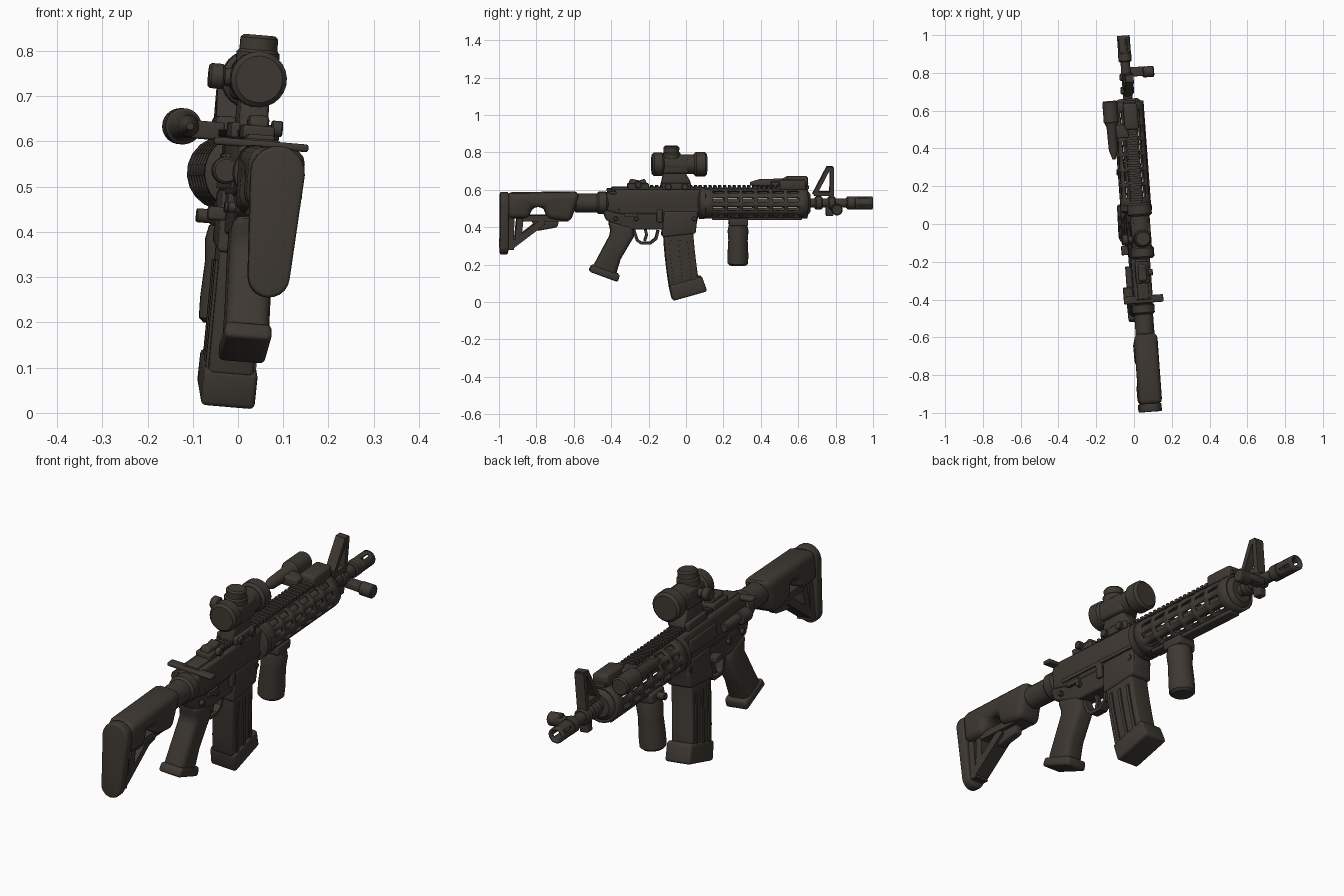
import bpy, bmesh
from math import pi, cos, sin, radians
from mathutils import Matrix, Vector

if "Cube" in bpy.data.objects:
    bpy.data.objects.remove(bpy.data.objects["Cube"])

COLOUR = (.048, .04, .032, 1)
mat = bpy.data.materials.new("dark brown grey")
mat.use_nodes = True
mat.diffuse_color = COLOUR
mat.node_tree.nodes["Principled BSDF"].inputs["Base Color"].default_value = COLOUR

# The bore line; every part is placed with the same slight turn and lean about it
BORE = .53
POSE = (Matrix.Translation((.016, 0, BORE)) @ Matrix.Rotation(.073, 4, 'Z')
        @ Matrix.Rotation(.085, 4, 'Y') @ Matrix.Translation((0, 0, -BORE)))
TURN = {'X': Matrix.Rotation(pi / 2, 4, 'Y'), 'Y': Matrix.Rotation(-pi / 2, 4, 'X'),
        'Z': Matrix.Identity(4)}
SIDES = {"left": 1, "right": -1}


def finish(name, bm, bevel=0):
    """Round the sharp edges, place the part and make its object."""
    bmesh.ops.recalc_face_normals(bm, faces=bm.faces)
    if bevel:
        edges = [e for e in bm.edges if e.calc_face_angle(0) > .7]
        bmesh.ops.bevel(bm, geom=edges, offset=bevel, segments=3, profile=.5,
                        affect='EDGES', clamp_overlap=True)
    bm.transform(POSE)
    mesh = bpy.data.meshes.new(name)
    bm.to_mesh(mesh)
    bm.free()
    mesh.materials.append(mat)
    part = bpy.data.objects.new(name, mesh)
    bpy.context.collection.objects.link(part)
    part.select_set(True)
    bpy.context.view_layer.objects.active = part
    return part


def skin(bm, rings, skip=lambda row, column: False):
    """Join neighbouring rings with faces, leaving out the skipped ones."""
    count = len(rings[0])
    for row, (a, b) in enumerate(zip(rings, rings[1:])):
        for i in range(count):
            j = (i + 1) % count
            if not skip(row, i):
                bm.faces.new((a[i], a[j], b[j], b[i]))


def add_prism(bm, outline, half, x=0):
    """Side outline (y, z) extruded sideways."""
    rings = [[bm.verts.new((x + s * half, y, z)) for y, z in outline] for s in (-1, 1)]
    skin(bm, rings)
    for ring in rings:
        bm.faces.new(ring)


def prism(name, outline, half, bevel=.01, x=0):
    bm = bmesh.new()
    add_prism(bm, outline, half, x)
    return finish(name, bm, bevel)


def box(name, back, front, low, high, half, x=0, bevel=.006):
    outline = [(back, low), (front, low), (front, high), (back, high)]
    return prism(name, outline, half, bevel, x)


def bars(name, paths, thick, half, x=0):
    """Flat bars following side-view polylines."""
    bm = bmesh.new()
    for path in paths:
        for p, q in zip(path, path[1:]):
            p, q = Vector(p), Vector(q)
            along = (q - p).normalized() * thick / 2
            across = Vector((-along.y, along.x))
            p, q = p - along / 2, q + along / 2
            add_prism(bm, [p - across, q - across, q + across, p + across], half, x)
    return finish(name, bm)


def ring_of(bm, radius, t, count):
    angles = [2 * pi * (i + .5) / count for i in range(count)]
    return [bm.verts.new((radius * cos(a), radius * sin(a), t)) for a in angles]


def lathe(name, origin, axis, profile, count=24):
    """Turned part; the profile holds (distance along axis, radius)."""
    bm = bmesh.new()
    rings = [ring_of(bm, radius, t, count) for t, radius in profile]
    skin(bm, rings)
    bm.faces.new(rings[0])
    bm.faces.new(rings[-1])
    bm.transform(Matrix.Translation(origin) @ TURN[axis])
    return finish(name, bm)


def drum(name, origin, axis, start, end, radius, count=24):
    """Cylinder with chamfered ends."""
    c = radius / 6
    return lathe(name, origin, axis, [(start, radius - c), (start + c, radius),
                                      (end - c, radius), (end, radius - c)], count)


def slotted_tube(name, radius, stops, count, skip, wall):
    bm = bmesh.new()
    skin(bm, [ring_of(bm, radius - wall / 2, t, count) for t in stops], skip)
    bm.transform(Matrix.Translation((0, 0, BORE)) @ TURN['Y'])
    solid = finish(name, bm).modifiers.new("wall", 'SOLIDIFY')
    solid.thickness, solid.offset = wall, 0


bpy.ops.object.select_all(action='DESELECT')
bore = (0, 0, BORE)

# Shoulder stock, with a capsule-shaped pad
bm = bmesh.new()
arc = [pi * i / 10 for i in range(11)]
capsule = [(.06 * cos(a), BORE + .06 * sin(a)) for a in arc]
capsule += [(-.046 * cos(a), .3 - .046 * sin(a)) for a in arc]
add_prism(bm, capsule, .022)
bm.transform(Matrix.Translation((0, -.975, 0)) @ Matrix.Rotation(pi / 2, 4, 'Z'))
finish("butt_pad", bm, .008)
prism("stock_body", [(-.96, .45), (-.84, .45), (-.83, .51), (-.76, .51), (-.75, .45),
                     (-.62, .43), (-.57, .59), (-.96, .585)], .062, .03)
bars("stock_struts", [[(-.94, .29), (-.94, .46)], [(-.94, .3), (-.77, .43)],
                      [(-.89, .45), (-.9, .35)]], .035, .035)
bars("stock_lower_rail", [[(-.87, .45), (-.64, .45)]], .03, .04)
prism("stock_lever", [(-.83, .44), (-.68, .44), (-.69, .4), (-.8, .38)], .022)
drum("buffer_tube", bore, 'Y', -.6, -.46, .05)
drum("castle_nut", bore, 'Y', -.48, -.42, .06)

# Receiver
prism("upper_receiver", [(-.43, .49), (-.43, .58), (-.4, .605), (.08, .605), (.08, .47),
                         (-.35, .47)], .05, .015)
prism("lower_receiver", [(-.45, .5), (-.43, .44), (-.3, .39), (.05, .39), (.07, .5)], .044)
prism("magazine_well", [(-.13, .35), (.05, .37), (.06, .49), (-.12, .49)], .056)
box("receiver_rail", -.4, .08, .6, .615, .03)
box("charging_handle", -.42, -.38, .585, .602, .105)
for side, s in SIDES.items():
    for y in (-.38, -.27, .04):
        drum(side + "_receiver_pin", (s * .05, y, .45), 'X', -.01, .01, .012, 12)
    bars(side + "_selector_lever", [[(-.33, .47), (-.27, .47)]], .02, .008, s * .05)
    bars(side + "_receiver_ridge", [[(-.36, .5), (.06, .5)]], .016, .006, s * .05)
drum("forward_assist", (-.07, 0, BORE), 'Y', -.39, -.33, .03)
drum("forward_assist_housing", (-.06, 0, BORE), 'Y', -.34, -.22, .02)
box("ejection_port_cover", -.18, .03, .51, .57, .007, -.05)
box("bolt_catch", -.16, -.13, .43, .5, .01, .05)
box("magazine_release", -.16, -.11, .42, .45, .02, -.065)

# Trigger group and pistol grip
bars("trigger_guard", [[(-.28, .39), (-.26, .33), (-.24, .315), (-.19, .315), (-.16, .34),
                        (-.15, .38)]], .014, .02)
bars("trigger", [[(-.22, .4), (-.21, .36), (-.22, .33)]], .014, .01)
prism("pistol_grip", [(-.42, .44), (-.4, .37), (-.5, .18), (-.38, .13), (-.35, .23),
                      (-.28, .35), (-.28, .41)], .048, .025)
prism("grip_cap", [(-.5, .2), (-.52, .165), (-.365, .108), (-.355, .15)], .052, .012)

# Curved magazine: the front and rear edges follow one sweep
def sweep(z):
    return .05 * (1 - z / .4) ** 1.5


heights = [.1, .18, .26, .33, .4]
prism("magazine", [(sweep(z) - .12, z - .02) for z in heights]
      + [(sweep(z) + .035, z + .02) for z in reversed(heights)], .05)
prism("magazine_base", [(-.09, .09), (-.07, .008), (.113, .06), (.085, .14)], .06, .012)
for side, s in SIDES.items():
    bars(side + "_magazine_ribs", [[(sweep(z) + offset, z) for z in heights[:4]]
                                   for offset in (-.09, -.04, .01)], .015, .006, s * .05)

# Slotted handguard with its rails
stops = [.08, .12]
for k in range(6):
    stops += [.14 + k * .08, .2 + k * .08]
stops += [.62, .65]
slotted_tube("handguard", .082, stops, 20,
             lambda row, i: row % 2 == 0 and 0 < row < 14 and i % 2 == 0, .012)
lathe("barrel_nut", bore, 'Y', [(.06, .06), (.07, .085), (.1, .085), (.11, .06)])
lathe("handguard_cap", bore, 'Y', [(.63, .075), (.645, .075), (.665, .05)])
box("handguard_rail", .08, .65, .59, .612, .028)
box("bottom_rail", .14, .62, .44, .46, .028)
bm = bmesh.new()
for k in range(33):
    y = k * .026 - .19
    add_prism(bm, [(y, .608), (y + .014, .608), (y + .014, .624), (y, .624)], .034)
finish("rail_teeth", bm)

# Barrel, muzzle device and gas block
drum("barrel", bore, 'Y', .08, .9, .025)
drum("muzzle_collar", bore, 'Y', .86, .91, .035)
slotted_tube("flash_hider", .034, [.9, .92, .98, 1], 16,
             lambda row, i: row == 1 and i % 4 == 0, .01)
for end, y in {"rear": .69, "front": .76}.items():
    drum(end + "_gas_block_band", bore, 'Y', y, y + .04, .036)
bars("front_sight_tower", [[(.69, .58), (.76, .715), (.78, .715), (.78, .55)],
                           [(.69, .58), (.78, .58)]], .022, .022)
box("front_sight_foot", .75, .79, .46, .52, .02)
box("sling_mount", .78, .83, .49, .52, .045, .065)
drum("sling_mount_end", (.12, .8, .505), 'X', -.03, .03, .03, 12)

# Vertical foregrip
lathe("foregrip", (0, .28, 0), 'Z', [(.195, .044), (.205, .055), (.25, .056), (.33, .052),
                                     (.38, .056), (.41, .05), (.42, .035), (.45, .035)])
box("foregrip_clamp", .23, .33, .41, .45, .045)
drum("foregrip_screw", (-.06, .28, .43), 'X', -.02, .02, .016, 12)

# Side light
light = (-.105, 0, .625)
lathe("side_light_body", light, 'Y', [(.35, .008), (.4, .024), (.52, .027), (.55, .038)])
drum("side_light_head", light, 'Y', .54, .66, .04)
box("side_light_mount", .46, BORE, .6, .64, .04, -.06)
box("rail_module", .5, .64, .6, .655, .037, bevel=.012)

# Optic
sight = (0, 0, .738)
drum("scope_body", sight, 'Y', -.15, .07, .052)
drum("scope_eyepiece", sight, 'Y', -.185, -.12, .062)
drum("scope_objective", sight, 'Y', .04, .11, .065)
box("scope_saddle", -.13, .01, .69, .775, .05, bevel=.015)
drum("turret_base", (0, -.08, 0), 'Z', .76, .805, .048)
drum("turret_cap", (0, -.08, 0), 'Z', .79, .836, .042)
drum("side_turret", (0, -.08, .738), 'X', -.105, -.07, .028)
drum("side_turret_stem", (0, -.08, .738), 'X', -.08, -.03, .02)
prism("scope_mount", [(-.14, .61), (.03, .61), (.02, .65), (-.01, .7), (-.12, .7)], .032)
box("scope_clamp", -.13, .02, .605, .64, .048)
for y in (-.1, -.01):
    drum("scope_clamp_knob", (.045, y, .622), 'X', -.01, .015, .018, 12)

# Rear sight
box("rear_sight_base", -.315, -.2, .605, .635, .035)
prism("rear_sight", [(-.31, .63), (-.21, .63), (-.22, .66), (-.25, .65), (-.3, .66)], .022)
drum("rear_sight_knob", (.04, -.26, .632), 'X', -.01, .015, .018, 12)

# Smooth the rounded faces and keep the edges crisp
bpy.ops.object.shade_smooth_by_angle(angle=radians(35))
